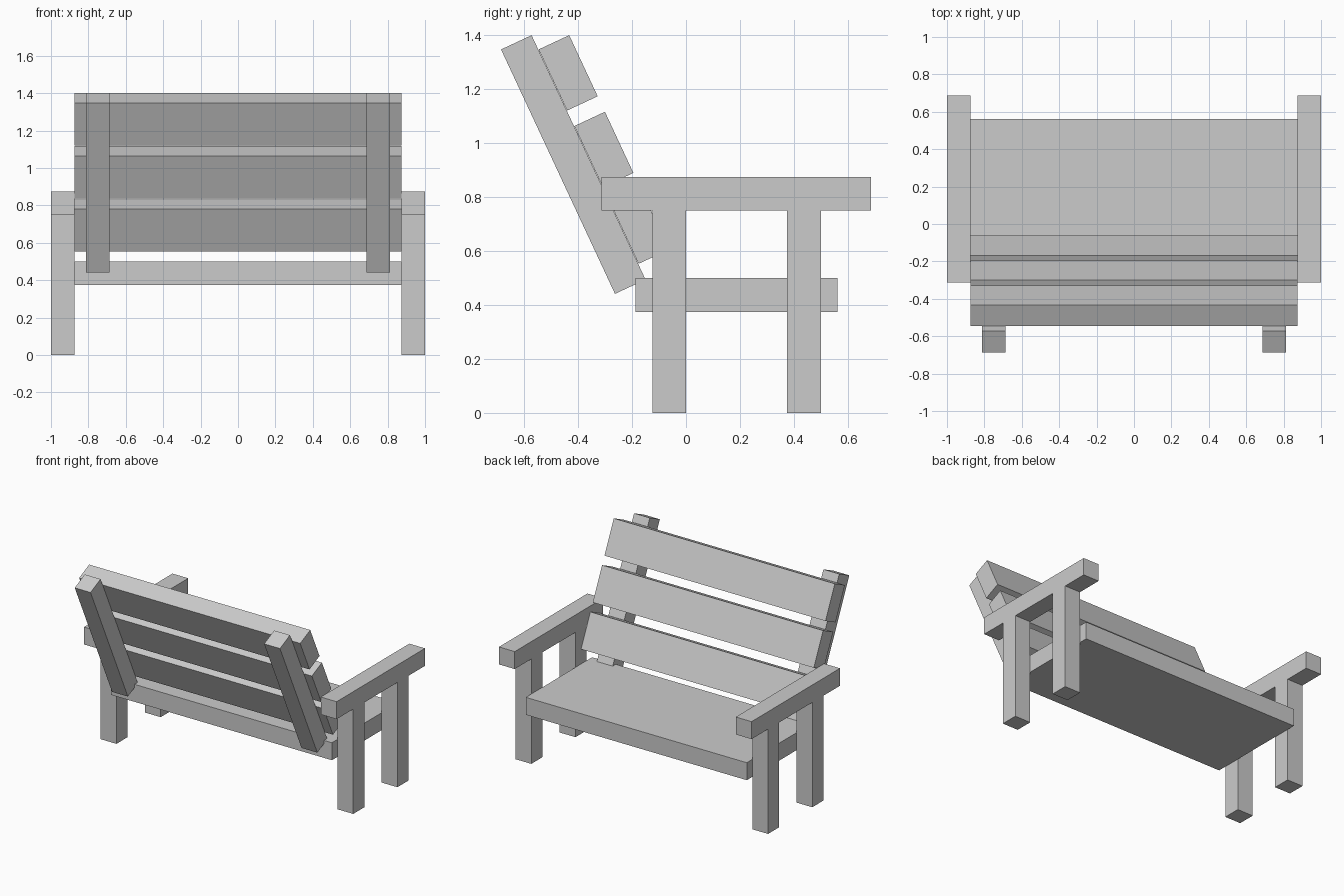
import bpy
from math import radians, sin, cos

cube = bpy.data.objects.get("Cube")
if cube:
    bpy.data.objects.remove(cube, do_unlink=True)

# Single plain grey for all timber
grey = bpy.data.materials.new("light_grey")
grey.use_nodes = True
colour = (0.6, 0.6, 0.6, 1)
grey.diffuse_color = colour
grey.node_tree.nodes["Principled BSDF"].inputs["Base Color"].default_value = colour

T = 0.125             # timber thickness
TILT = radians(25)    # lean of the backrest


def beam(name, centre, size, tilt=0.0):
    bpy.ops.mesh.primitive_cube_add(size=1, location=centre, rotation=(tilt, 0, 0))
    obj = bpy.context.object
    obj.name = name
    obj.scale = size
    obj.data.materials.append(grey)
    return obj


# Seat board
beam("seat", (0, 0.187, 0.4375), (1.75, 0.75, T))

# Legs, armrests and leaning back posts on both sides
for side, s in (("left", 1), ("right", -1)):
    x = s * (1 - T / 2)
    beam(f"{side}_armrest", (x, 0.187, 0.8125), (T, 1, T))
    for end, y in (("rear", -0.0625), ("fore", 0.4375)):
        beam(f"{side}_{end}_leg", (x, y, 0.375), (T, T, 0.75))
    beam(f"{side}_back_post", (s * 0.75, -0.418, 0.921), (T, T, 1), TILT)

# Three backrest slats stepping down the slope of the posts
for i, name in enumerate(("upper", "middle", "lower")):
    step = 0.3135 * i
    centre = (0, -0.437 + step * sin(TILT), 1.261 - step * cos(TILT))
    beam(f"{name}_back_slat", centre, (1.75, T, 0.25), TILT)
